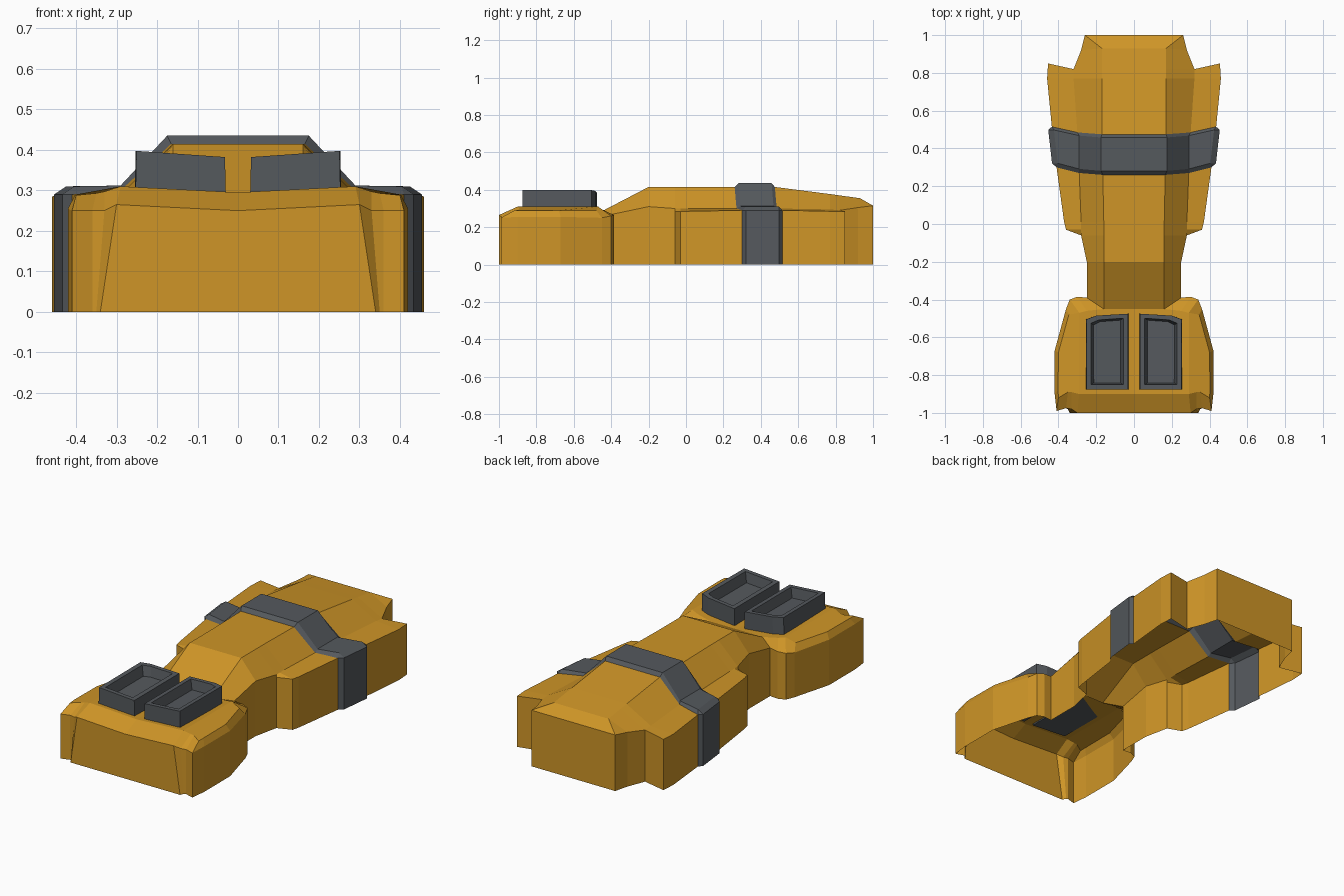
import bpy, bmesh
from mathutils import Vector

cube = bpy.data.objects.get("Cube")
if cube:
    bpy.data.objects.remove(cube, do_unlink=True)


def make_material(name, colour):
    mat = bpy.data.materials.new(name)
    mat.use_nodes = True
    mat.diffuse_color = colour
    mat.node_tree.nodes["Principled BSDF"].inputs["Base Color"].default_value = colour
    return mat


yellow = make_material("amber yellow", (.62, .3, .02, 1))
grey = make_material("slate grey", (.09, .1, .11, 1))


def build(name, faces, material):
    """Make a half part from polygons, share equal corners, mirror it across x."""
    bm = bmesh.new()
    shared = {}
    for face in faces:
        corners = []
        for point in face:
            key = tuple(round(value, 4) for value in point)
            if key not in shared:
                shared[key] = bm.verts.new(key)
            if shared[key] not in corners:
                corners.append(shared[key])
        if len(corners) > 2 and not bm.faces.get(corners):
            bm.faces.new(corners)
    bmesh.ops.recalc_face_normals(bm, faces=bm.faces[:])
    mesh = bpy.data.meshes.new(name)
    bm.to_mesh(mesh)
    bm.free()
    mesh.materials.append(material)
    obj = bpy.data.objects.new(name, mesh)
    bpy.context.collection.objects.link(obj)
    obj.modifiers.new("Mirror", "MIRROR").use_axis[0] = True
    return obj


def loft(rows, closed=False):
    """Bridge consecutive rows of points with quads."""
    faces = []
    for a, b in zip(rows, rows[1:]):
        count = len(a)
        for i in range(count if closed else count - 1):
            j = (i + 1) % count
            faces.append([a[i], a[j], b[j], b[i]])
    return faces


def section(outer, shoulder, ridge):
    """Half cross-section of the body, from the ground to the centre line."""
    shoulder = shoulder or outer
    ground = (outer[0], outer[1], 0)
    centre = (0, ridge[1], ridge[2])
    return [ground, outer, shoulder, ridge, centre]


# Rear body shell: wall top, shoulder and roof edge, open where the band sits
band_front = section((.41, .3, .29), (.29, .27, .3), (.165, .26, .415))
band_back = section((.435, .515, .29), (.3, .485, .3), (.17, .475, .415))
fore = [
    section((.25, -.39, .27), None, (.16, -.45, .285)),
    section((.25, -.2, .31), None, (.16, -.2, .415)),
    section((.28, -.06, .285), (.28, -.06, .3), (.16, -.06, .415)),
    section((.36, -.03, .285), (.28, -.03, .3), (.16, -.03, .415)),
    section((.37, .01, .285), (.28, .01, .3), (.16, .01, .415)),
    band_front,
]
aft = [
    band_back,
    section((.46, .77, .285), (.32, .77, .295), (.17, .77, .377)),
    section((.455, .85, .285), (.32, .82, .29), (.17, .82, .37)),
    section((.32, .82, .29), None, (.17, .82, .37)),
    section((.28, .92, .305), None, (.17, .93, .355)),
    section((.26, 1, .315), None, (.26, 1, .315)),
    section((0, 1, .315), None, (0, 1, .315)),
]
build("middle_body", loft(fore), yellow)
build("rear_body", loft(aft), yellow)

# Raised band wrapping over the body
profile = [(.44, 0), (.44, .29), (.41, .31), (.29, .312), (.175, .435), (0, .435)]


def six(row):
    return [row[0], row[1], row[1], row[2], row[3], row[4]]


def raised(t, widen):
    row = []
    for (x, z), a, b in zip(profile, six(band_front), six(band_back)):
        row.append((x + (widen if x > .4 else 0), a[1] + (b[1] - a[1]) * t, z))
    return row


build("wrap_band", loft([six(band_front), raised(.1, -.006),
                         raised(.92, .014), six(band_back)]), grey)

# Front hood shell: wall outline with the matching inner rim of the bevel
outline = [(0, -1, .25), (.3, -1, .265), (.33, -.98, .25), (.36, -.975, .25),
           (.41, -.99, .25), (.42, -.9, .255), (.42, -.67, .255),
           (.36, -.45, .25), (.34, -.4, .26), (.3, -.385, .265), (.25, -.39, .27)]
rim = [(0, -.9, .295), (.29, -.9, .31), (.33, -.89, .297), (.35, -.89, .293),
       (.4, -.92, .288), (.402, -.88, .29), (.4, -.68, .29),
       (.345, -.48, .29), (.29, -.47, .31), (.25, -.46, .3), (.16, -.45, .285)]
flare = {1: .04, 2: .02}
ground = [(p[0] + flare.get(i, 0), p[1], 0) for i, p in enumerate(outline)]
hood = loft([ground, outline, rim])
hood.append(rim[1:9])
hood.append([rim[0], rim[1], rim[8], rim[9], rim[10], (0, -.45, .285)])
build("front_hood", hood, yellow)

# Two open trays on the hood, mirrored
tray_outline = [(.03, -.875), (.253, -.875), (.255, -.505), (.2, -.485), (.03, -.475)]
middle = Vector((.142, -.675))


def ring(scale_x, scale_y, z):
    row = []
    for x, y in tray_outline:
        px = middle.x + (x - middle.x) * scale_x
        row.append((px, middle.y + (y - middle.y) * scale_y, z + px * .07))
    return row


rings = [ring(1, 1, .285), ring(.98, 1, .38), ring(.76, .88, .38), ring(.64, .83, .325)]
build("hood_trays", loft(rings, closed=True) + [rings[0], rings[-1]], grey)
